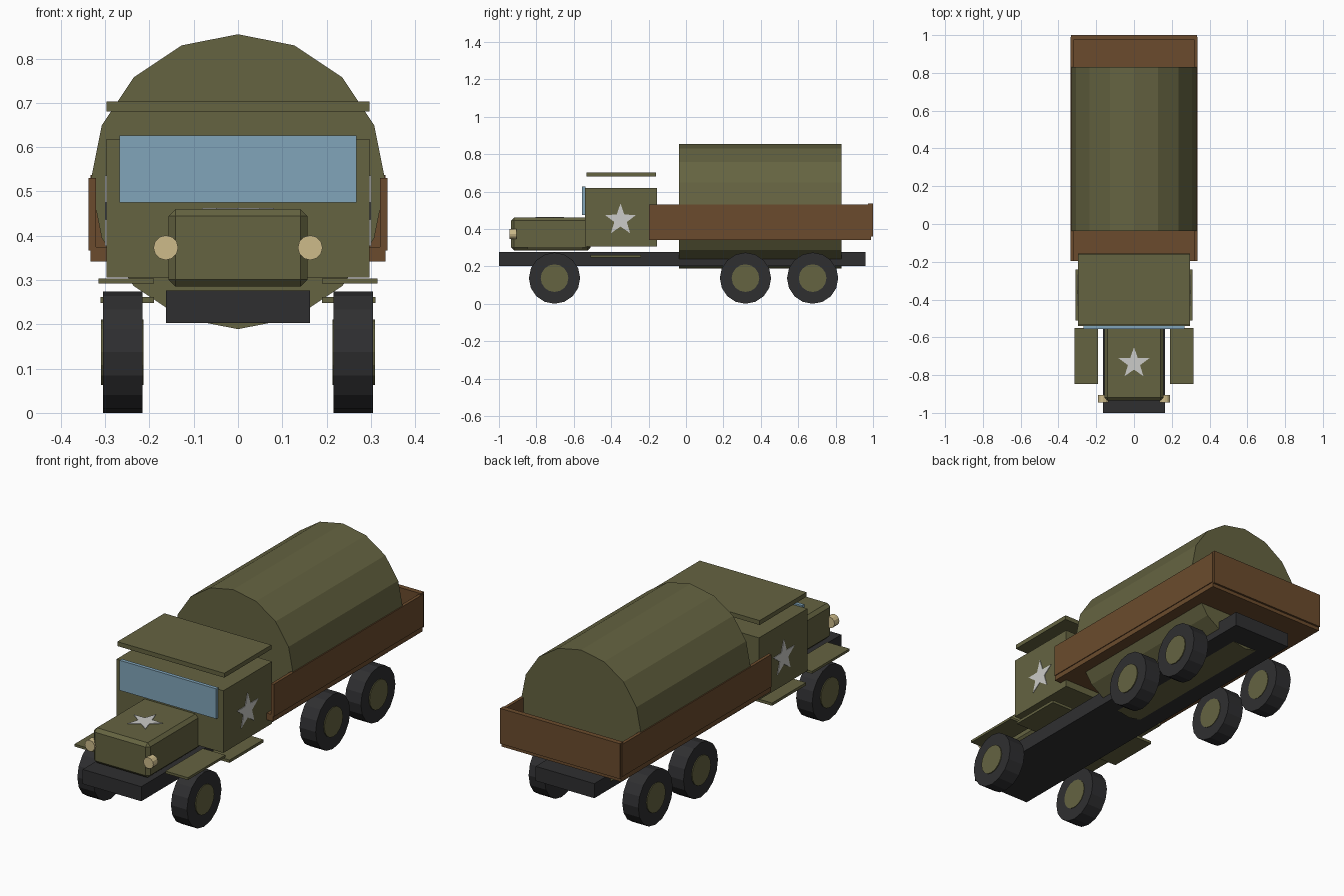
import bpy, bmesh, math
from mathutils import Matrix, Vector

cube = bpy.data.objects.get("Cube")
if cube:
    bpy.data.objects.remove(cube, do_unlink=True)


def material(name, r, g, b):
    m = bpy.data.materials.new(name)
    m.use_nodes = True
    m.diffuse_color = (r, g, b, 1)
    m.node_tree.nodes["Principled BSDF"].inputs["Base Color"].default_value = (r, g, b, 1)
    return m


OLIVE = material("olive_paint", 0.13, 0.126, 0.053)
WOOD = material("brown_wood", 0.147, 0.071, 0.026)
RUBBER = material("black_rubber", 0.028, 0.028, 0.03)
GLASS = material("blue_glass", 0.22, 0.375, 0.49)
LAMP = material("cream_lamp", 0.61, 0.5, 0.255)
WHITE = material("white_marking", 0.6, 0.6, 0.58)


def finish(name, bm, mat):
    bmesh.ops.recalc_face_normals(bm, faces=bm.faces)
    mesh = bpy.data.meshes.new(name)
    bm.to_mesh(mesh)
    bm.free()
    mesh.materials.append(mat)
    obj = bpy.data.objects.new(name, mesh)
    bpy.context.collection.objects.link(obj)
    return obj


def box(name, x, y, z, mat, bevel=0):
    """Box from (min, max) ranges."""
    bm = bmesh.new()
    bmesh.ops.create_cube(bm, size=1)
    for v in bm.verts:
        v.co = [(r[0] + r[1]) / 2 + c * (r[1] - r[0]) for r, c in zip((x, y, z), v.co)]
    if bevel:
        bmesh.ops.bevel(bm, geom=bm.edges[:], offset=bevel, segments=1, affect='EDGES')
    return finish(name, bm, mat)


def cylinder(name, centre, radius, length, axis, sides, mat):
    """Flat-sided cylinder along x or y with a corner at the top."""
    bm = bmesh.new()
    bmesh.ops.create_cone(bm, cap_ends=True, segments=sides, radius1=radius,
                          radius2=radius, depth=length)
    if axis == 'X':
        turn = Matrix.Rotation(math.pi / 2, 4, 'Y')
    else:
        turn = Matrix.Rotation(math.pi / 2, 4, 'X')
    bmesh.ops.transform(bm, matrix=Matrix.Translation(centre) @ turn, verts=bm.verts)
    return finish(name, bm, mat)


def star(name, centre, across, up, radius):
    """Thin five-pointed plate."""
    across, up, centre = Vector(across), Vector(up), Vector(centre)
    bm = bmesh.new()
    ring = []
    for i in range(10):
        r = radius * (0.4 if i % 2 else 1)
        a = i * math.pi / 5
        ring.append(bm.verts.new(centre + across * r * math.sin(a) + up * r * math.cos(a)))
    face = bm.faces.new(ring)
    out = bmesh.ops.extrude_face_region(bm, geom=[face])["geom"]
    bmesh.ops.translate(bm, vec=across.cross(up) * 0.004,
                        verts=[g for g in out if isinstance(g, bmesh.types.BMVert)])
    return finish(name, bm, WHITE)


# Chassis and cab
box("chassis", (-0.163, 0.163), (-1, 0.96), (0.203, 0.276), RUBBER)
box("hood", (-0.157, 0.157), (-0.935, -0.51), (0.285, 0.46), OLIVE, 0.016)
box("cab", (-0.297, 0.297), (-0.54, -0.155), (0.306, 0.618), OLIVE)
box("cab_roof", (-0.297, 0.297), (-0.533, -0.16), (0.681, 0.703), OLIVE)
box("windshield", (-0.268, 0.268), (-0.556, -0.538), (0.475, 0.626), GLASS)

# Cargo bed and canvas cover
box("bed_floor", (-0.333, 0.333), (-0.197, 0.99), (0.342, 0.375), WOOD)
box("tailgate", (-0.333, 0.333), (0.974, 1), (0.36, 0.537), WOOD)
cylinder("canvas_cover", (0, 0.397, 0.522), 0.333, 0.87, 'Y', 16, OLIVE)

# Parts on both sides
for s, side in ((1, "left"), (-1, "right")):
    def span(a, b):
        return sorted((s * a, s * b))
    box(side + "_bed_wall", span(0.321, 0.337), (-0.197, 0.99), (0.367, 0.53), WOOD)
    box(side + "_fender", span(0.19, 0.315), (-0.848, -0.55), (0.292, 0.304), OLIVE)
    box(side + "_step", span(0.19, 0.31), (-0.51, -0.24), (0.248, 0.262), OLIVE)
    cylinder(side + "_headlight", (s * 0.163, -0.925, 0.373), 0.028, 0.038, 'Y', 12, LAMP)
    star(side + "_door_star", (s * 0.296, -0.35, 0.448), (0, s, 0), (0, 0, 1), 0.088)
    for place, y in (("front", -0.703), ("middle", 0.318), ("rear", 0.677)):
        cylinder(f"{side}_{place}_tyre", (s * 0.26, y, 0.137), 0.137, 0.089, 'X', 16, RUBBER)
        cylinder(f"{side}_{place}_hub", (s * 0.261, y, 0.137), 0.074, 0.096, 'X', 16, OLIVE)

star("hood_star", (0, -0.737, 0.459), (1, 0, 0), (0, 1, 0), 0.085)
